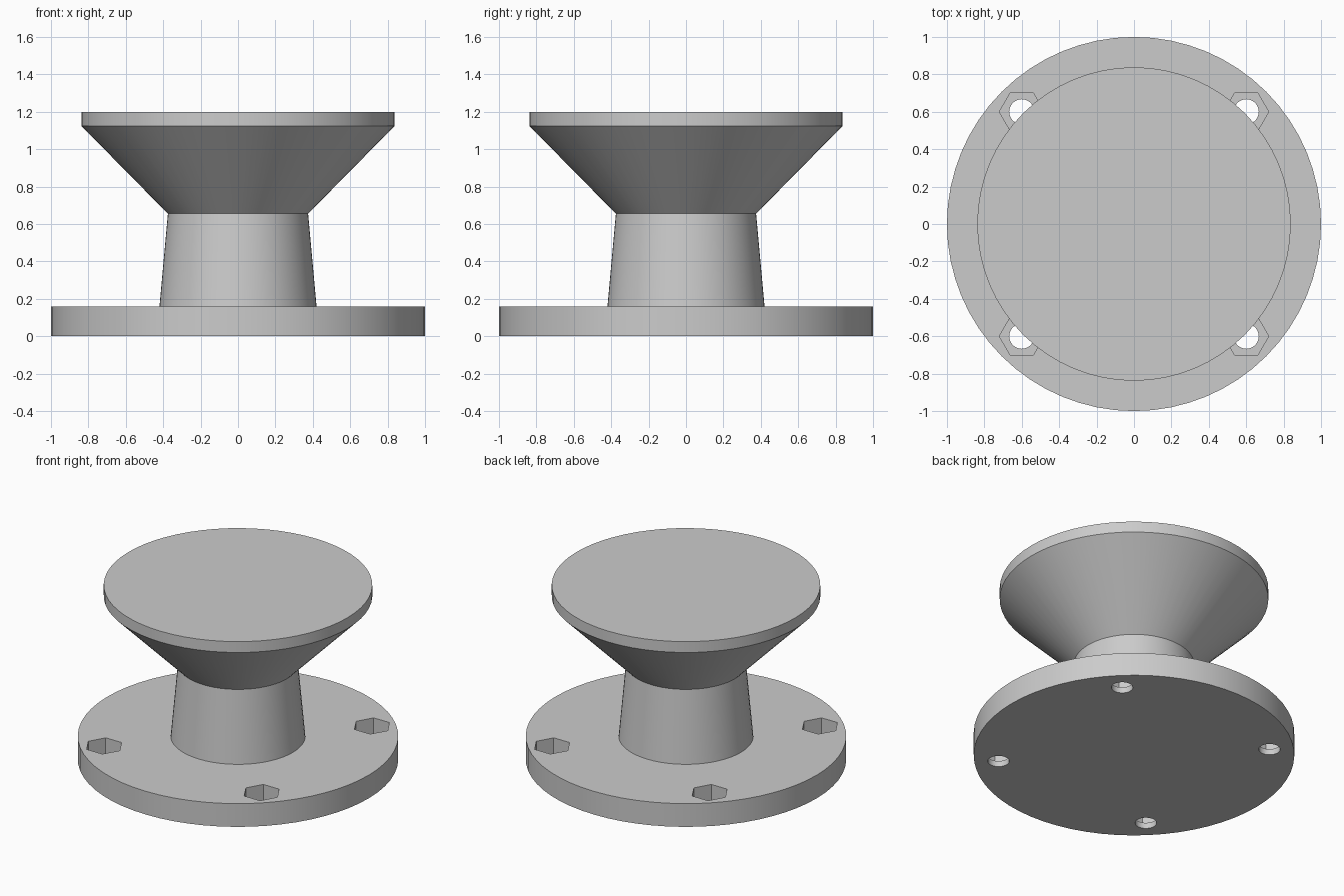
import bpy, bmesh, math

old = bpy.data.objects.get("Cube")
if old:
    bpy.data.objects.remove(old, do_unlink=True)

SIDES = 64

grey = bpy.data.materials.new("plain grey")
grey.use_nodes = True
COLOUR = (0.6, 0.6, 0.6, 1)
grey.diffuse_color = COLOUR
grey.node_tree.nodes["Principled BSDF"].inputs["Base Color"].default_value = COLOUR


def lathe(name, profile, sides=SIDES, centres=((0, 0),)):
    """Closed solid of revolution from (radius, height) rings, at each centre."""
    bm = bmesh.new()
    for cx, cy in centres:
        rings = []
        for r, z in profile:
            angles = [math.tau * i / sides for i in range(sides)]
            rings.append([bm.verts.new((cx + r * math.cos(a), cy + r * math.sin(a), z))
                          for a in angles])
        bm.faces.new(rings[0][::-1])
        bm.faces.new(rings[-1])
        for low, high in zip(rings, rings[1:]):
            for i in range(sides):
                j = (i + 1) % sides
                bm.faces.new((low[i], low[j], high[j], high[i]))
    mesh = bpy.data.meshes.new(name)
    bm.to_mesh(mesh)
    bm.free()
    mesh.materials.append(grey)
    obj = bpy.data.objects.new(name, mesh)
    bpy.context.collection.objects.link(obj)
    return obj


# Knob: round flange, tapered neck and flared head in one solid
knob = lathe("mounting_knob", [(1, 0), (1, 0.16), (0.42, 0.16), (0.375, 0.655),
                               (0.838, 1.125), (0.838, 1.2)])

# Four bolt holes with hexagonal nut pockets above them
corners = [(x, y) for x in (-0.6, 0.6) for y in (-0.6, 0.6)]
cutters = [lathe("bolt_hole_cutter", [(0.067, -0.1), (0.067, 0.14)], 32, corners),
           lathe("nut_pocket_cutter", [(0.12, 0.04), (0.12, 0.2)], 6, corners)]
for cutter in cutters:
    cut = knob.modifiers.new(cutter.name, "BOOLEAN")
    cut.operation = "DIFFERENCE"
    cut.solver = "EXACT"
    cut.object = cutter
    cutter.hide_render = True
    cutter.hide_viewport = True

# Smooth the round walls, keep the rims and pocket corners crisp
bpy.ops.object.select_all(action="DESELECT")
bpy.context.view_layer.objects.active = knob
knob.select_set(True)
for cut in list(knob.modifiers):
    bpy.ops.object.modifier_apply(modifier=cut.name)
bpy.ops.object.shade_smooth_by_angle(angle=math.radians(30))
